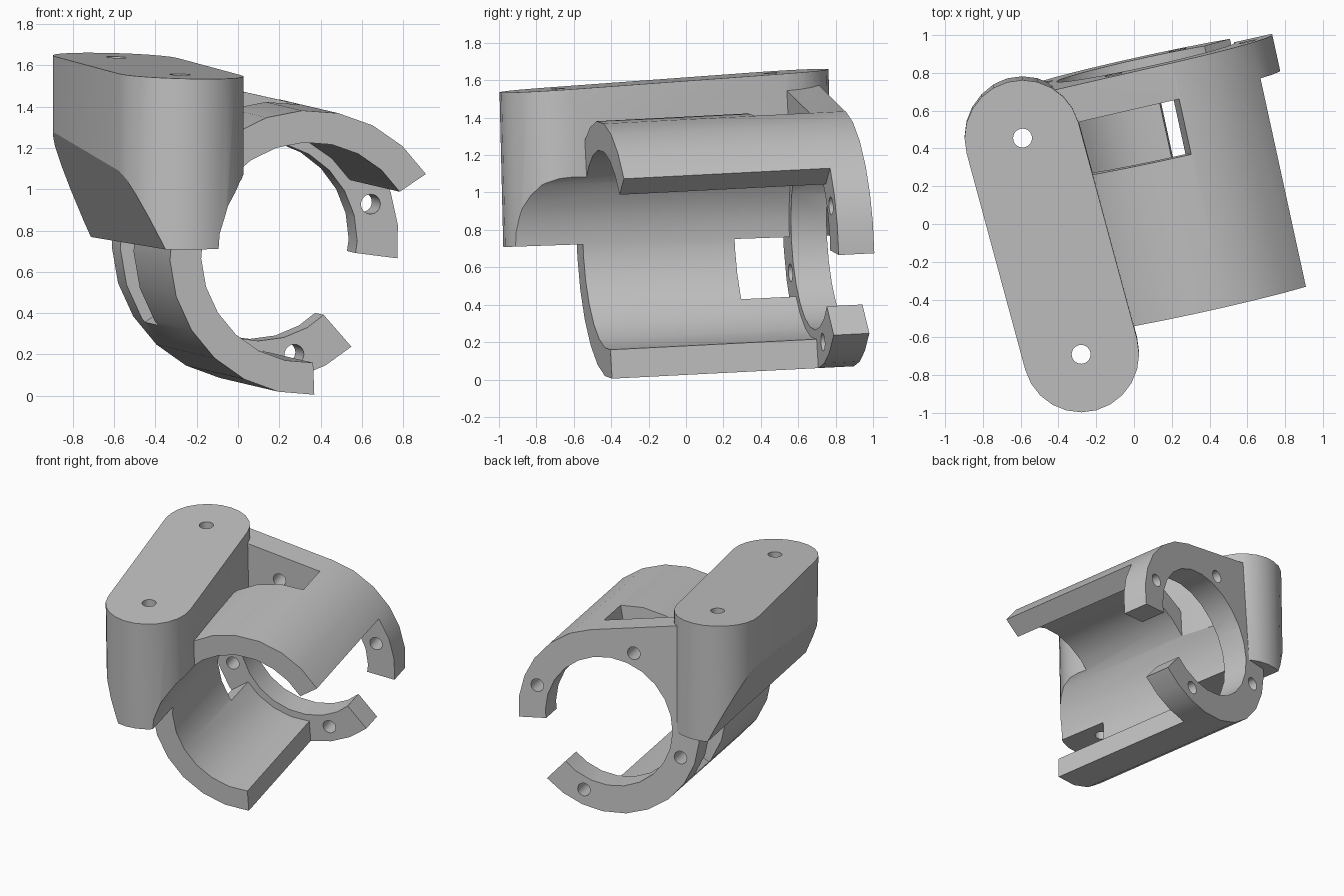
import bpy
import bmesh
from math import radians, cos, sin
from mathutils import Vector

if "Cube" in bpy.data.objects:
    bpy.data.objects.remove(bpy.data.objects["Cube"], do_unlink=True)

grey = bpy.data.materials.new("plain_grey")
grey.use_nodes = True
grey.diffuse_color = (0.54, 0.54, 0.54, 1)
grey.node_tree.nodes["Principled BSDF"].inputs["Base Color"].default_value = grey.diffuse_color

# Tilted frame of the tube: origin at the centre of its front end
ORIGIN = Vector((0.344, -0.436, 0.693))
U = Vector((-0.213, 0.977, 0.05)).normalized()
P = Vector((0.977, 0.213, 0)).normalized()
Q = P.cross(U)
OUTER, BORE, LIP = 0.69, 0.535, 0.485
FLANGE, END = 1.13, 1.325
SHELL = (33.5, 272.8)


def store(bm, mesh):
    """Write a closed solid to a mesh with its faces turned outward."""
    bm.normal_update()
    bmesh.ops.recalc_face_normals(bm, faces=bm.faces[:])
    bm.normal_update()
    if bm.calc_volume(signed=True) < 0:
        bmesh.ops.reverse_faces(bm, faces=bm.faces[:])
    bm.to_mesh(mesh)
    bm.free()


def loft(name, low, high):
    """Solid between two matching outlines."""
    bm = bmesh.new()
    a = [bm.verts.new(v) for v in low]
    b = [bm.verts.new(v) for v in high]
    bm.faces.new(a[::-1])
    bm.faces.new(b)
    for i in range(len(a)):
        j = (i + 1) % len(a)
        bm.faces.new((a[i], a[j], b[j], b[i]))
    mesh = bpy.data.meshes.new(name)
    store(bm, mesh)
    mesh.materials.append(grey)
    obj = bpy.data.objects.new(name, mesh)
    bpy.context.collection.objects.link(obj)
    return obj


def tube_prism(name, outline, u0, u1):
    """Extrude a cross-section outline along the tube axis."""
    ends = [[ORIGIN + P * p + Q * q + U * u for p, q in outline] for u in (u0, u1)]
    return loft(name, *ends)


def arc(r, a0, a1, n, centre=(0, 0)):
    angles = [radians(a0 + (a1 - a0) * i / n) for i in range(n + 1)]
    return [(centre[0] + r * cos(a), centre[1] + r * sin(a)) for a in angles]


def combine(target, other, operation):
    mod = target.modifiers.new(operation, "BOOLEAN")
    mod.operation = operation
    mod.solver = "EXACT"
    mod.object = other
    bpy.context.view_layer.objects.active = target
    bpy.ops.object.modifier_apply(modifier=mod.name)
    bpy.data.objects.remove(other, do_unlink=True)


# Open tube shell with a side window just ahead of the flange
shell_arc = arc(OUTER, *SHELL, 16)
body = tube_prism("clamp_body", shell_arc + arc(0.4, *SHELL[::-1], 16), 0, FLANGE)
window = arc(1, 79, 215, 10) + arc(0.45, 215, 79, 10)
combine(body, tube_prism("window_cutter", window, 0.83, FLANGE + 0.05), "DIFFERENCE")

# Mounting block: a long rounded prism with sloping top and bottom
FRONT, REAR, RADIUS = Vector((-0.28, -0.69)), Vector((-0.59, 0.455)), 0.307
turn = 15.2
stadium = arc(RADIUS, turn, turn + 180, 12, REAR) + arc(RADIUS, turn + 180, turn + 360, 12, FRONT)
top = [(x, y, 1.592 - 0.03 * x + 0.065 * y) for x, y in stadium]
bottom = [(x, y + 0.02, 0.743 + 0.035 * y) for x, y in stadium]
block = loft("mounting_block", bottom, top)

# Long chamfer on the outer lower side of the block
high, low = Vector((-0.905, 0.46, 1.28)), Vector((-0.345, -0.99, 0.705))
normal = U.cross(high - low).normalized()
if normal.x > 0:
    normal.negate()
bm = bmesh.new()
bm.from_mesh(block.data)
bmesh.ops.bisect_plane(bm, geom=bm.verts[:] + bm.edges[:] + bm.faces[:], dist=1e-5,
                       plane_co=high, plane_no=normal, clear_outer=True)
bmesh.ops.holes_fill(bm, edges=[e for e in bm.edges if e.is_boundary], sides=0)
store(bm, block.data)

# Vertical screw holes through the block
for centre in (FRONT, REAR):
    ring = arc(0.05, 0, 345, 23, centre)
    drill = loft("screw_cutter", [(x, y, 0.2) for x, y in ring], [(x, y, 2) for x, y in ring])
    combine(block, drill, "DIFFERENCE")
combine(body, block, "UNION")

# Main bore, with facets in step with the shell
bore = arc(BORE, *SHELL, 16)[:-1] + arc(BORE, SHELL[1], SHELL[0] + 360, 8)[:-1]
combine(body, tube_prism("bore_cutter", bore, -1, FLANGE + 0.03), "DIFFERENCE")

# Rear flange, wrapping further round than the shell, with a web up to the block
rim = arc(OUTER, -7, SHELL[0], 3)[:-1] + shell_arc + arc(OUTER, SHELL[1], 312, 3)[1:]
flange = tube_prism("rear_flange", rim + arc(0.4, 312, -7, 21), FLANGE, END)
web = [(0.138, 0.674), (-0.57, 0.83), (-0.57, 0.05), (-0.45, 0.05), (-0.3, 0.35), (0.1, 0.46)]
combine(flange, tube_prism("web", web, FLANGE, END), "UNION")
for angle in (18, 108, 198, 288):
    a = radians(angle)
    spot = (0.578 * cos(a), 0.578 * sin(a))
    combine(flange, tube_prism("bolt_cutter", arc(0.048, 0, 345, 23, spot), 1, 1.5), "DIFFERENCE")
combine(body, flange, "UNION")
combine(body, tube_prism("lip_cutter", arc(LIP, 0, 345, 23), 1, 1.5), "DIFFERENCE")

bpy.ops.object.select_all(action="DESELECT")
body.select_set(True)
bpy.context.view_layer.objects.active = body
bpy.ops.object.shade_smooth_by_angle(angle=radians(25))
